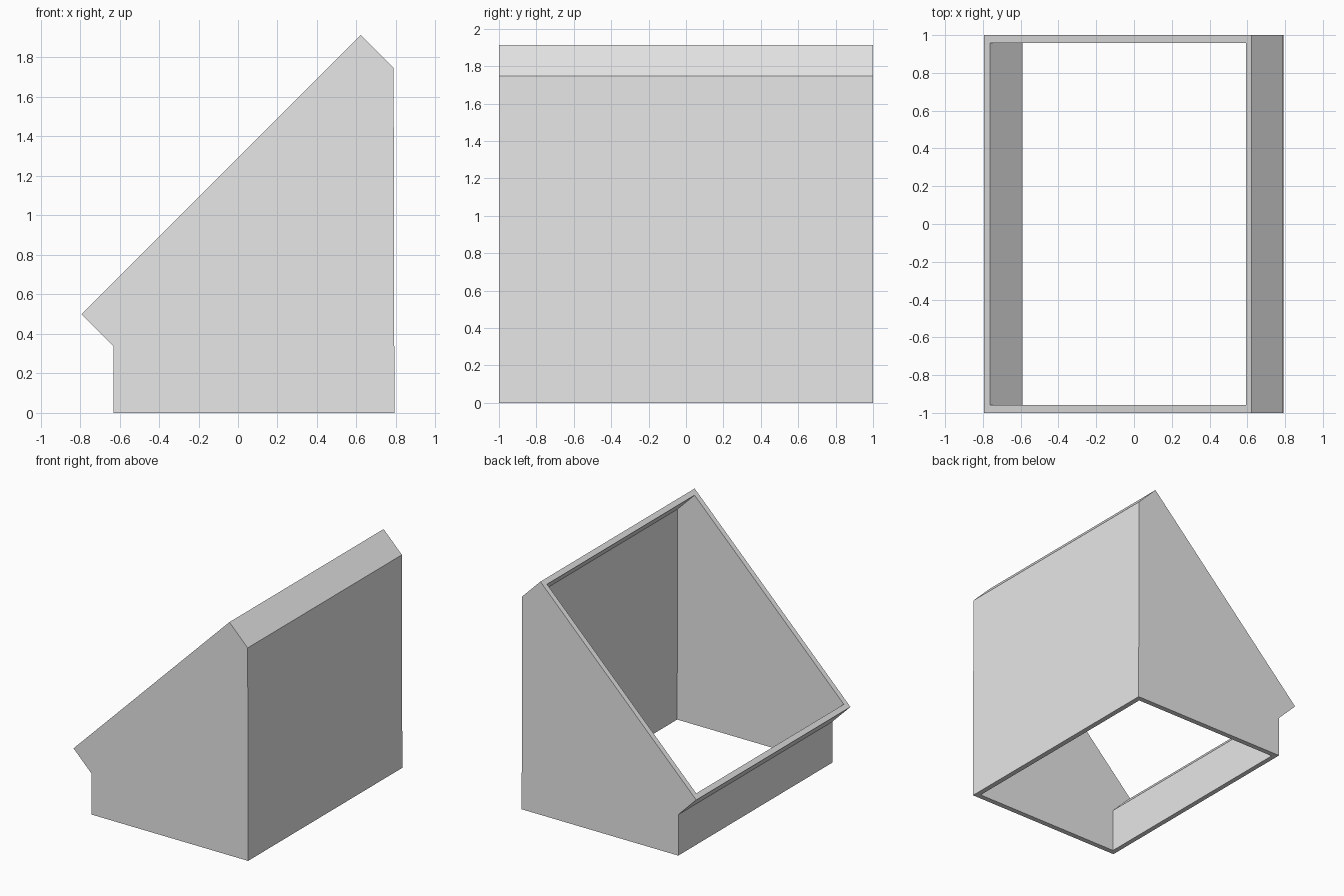
import bpy
import bmesh
from mathutils import Vector

cube = bpy.data.objects.get("Cube")
if cube:
    bpy.data.objects.remove(cube, do_unlink=True)

# Plain grey material
grey = bpy.data.materials.new("light grey")
grey.use_nodes = True
grey.diffuse_color = (0.8, 0.8, 0.8, 1)
bsdf = next(n for n in grey.node_tree.nodes if n.type == 'BSDF_PRINCIPLED')
bsdf.inputs["Base Color"].default_value = grey.diffuse_color

# Side profiles (x, z) of the outer and inner skins, starting at the floor
OUTER = [(-0.63, 0), (0.792, 0), (0.788, 1.747), (0.622, 1.914), (-0.793, 0.5), (-0.63, 0.336)]
INNER = [(-0.59, 0), (0.75, 0), (0.748, 1.727), (0.592, 1.884), (-0.763, 0.53), (-0.59, 0.358)]
OPEN_EDGES = {0, 3}          # the floor and the sloped mouth have no panel
HALF_OUT, HALF_IN = 1.0, 0.957

bm = bmesh.new()


def ring(profile, y):
    return [bm.verts.new(Vector((x, y, z))) for x, z in profile]


out_front, out_back = ring(OUTER, -HALF_OUT), ring(OUTER, HALF_OUT)
in_front, in_back = ring(INNER, -HALF_IN), ring(INNER, HALF_IN)

# End walls
for loop in (out_front, out_back, in_front, in_back):
    bm.faces.new(loop)

# Panels between the end walls, or thin rims around the two openings
for i in range(len(OUTER)):
    j = (i + 1) % len(OUTER)
    outer = [out_front[i], out_front[j], out_back[j], out_back[i]]
    inner = [in_front[i], in_front[j], in_back[j], in_back[i]]
    if i in OPEN_EDGES:
        for k in range(4):
            n = (k + 1) % 4
            bm.faces.new((outer[k], outer[n], inner[n], inner[k]))
    else:
        bm.faces.new(outer)
        bm.faces.new(inner)

bmesh.ops.recalc_face_normals(bm, faces=bm.faces)
mesh = bpy.data.meshes.new("sloped_housing")
bm.to_mesh(mesh)
bm.free()
mesh.materials.append(grey)
housing = bpy.data.objects.new("sloped_housing", mesh)
bpy.context.collection.objects.link(housing)
